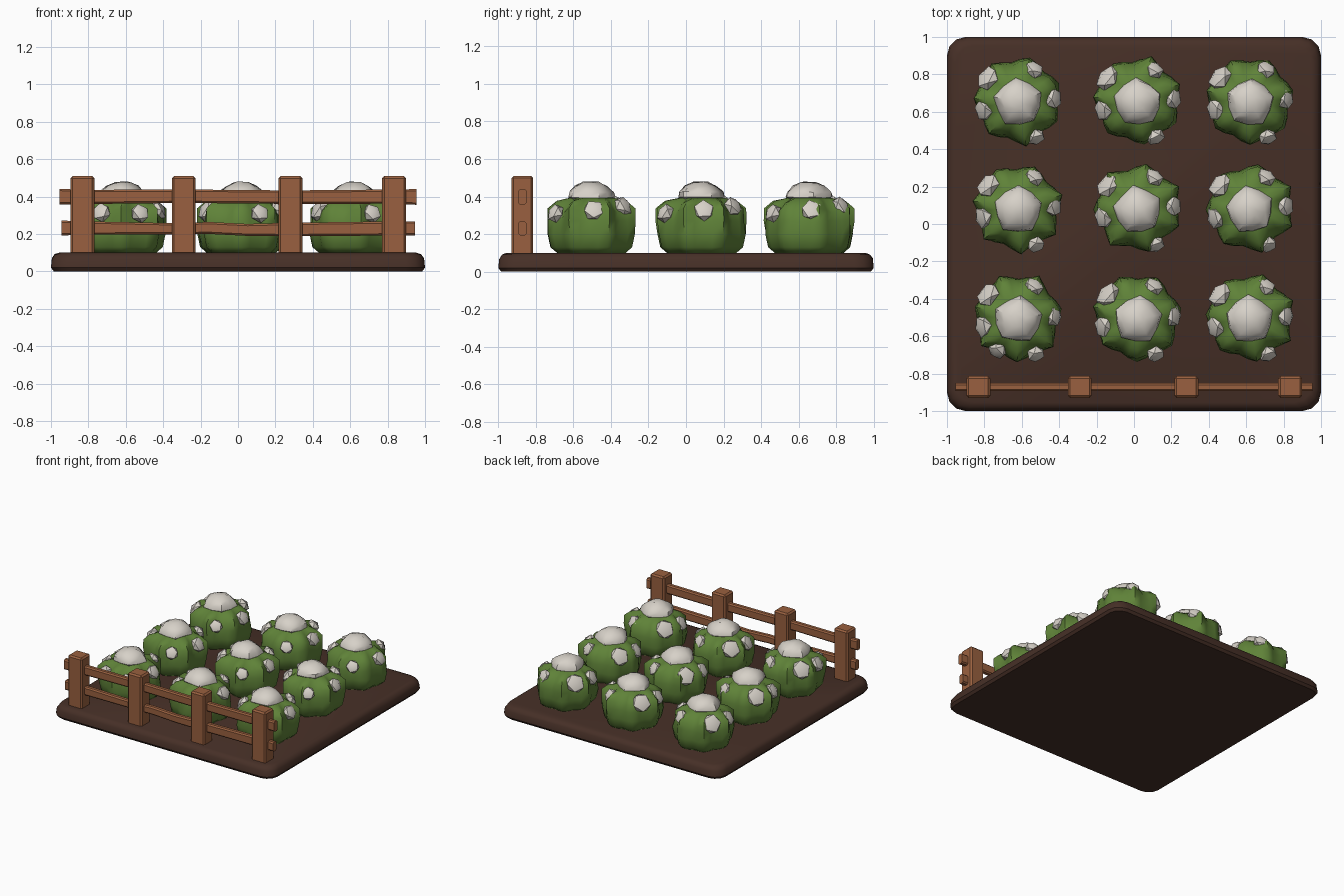
import bpy, bmesh, math, random
from mathutils import Vector, Matrix

if "Cube" in bpy.data.objects:
    bpy.data.objects.remove(bpy.data.objects["Cube"])

random.seed(4)

def mat(name, rgb):
    m = bpy.data.materials.new(name)
    m.diffuse_color = (*rgb, 1)
    m.use_nodes = True
    m.node_tree.nodes["Principled BSDF"].inputs["Base Color"].default_value = m.diffuse_color
    return m

SOIL = mat("dark soil", (0.062, 0.029, 0.020))
WOOD = mat("brown wood", (0.32, 0.118, 0.050))
LEAF = mat("leaf green", (0.115, 0.225, 0.040))
WHITE = mat("floret white", (0.68, 0.64, 0.58))

def finish(bm, name, material, angle=None):
    bmesh.ops.recalc_face_normals(bm, faces=bm.faces)
    me = bpy.data.meshes.new(name)
    bm.to_mesh(me)
    bm.free()
    ob = bpy.data.objects.new(name, me)
    bpy.context.collection.objects.link(ob)
    me.materials.append(material)
    if angle:
        bpy.ops.object.select_all(action='DESELECT')
        ob.select_set(True)
        bpy.context.view_layer.objects.active = ob
        bpy.ops.object.shade_smooth_by_angle(angle=math.radians(angle))
    return ob

def loft(bm, rings):
    """Skin closed rings of points and cap both ends."""
    vs = [[bm.verts.new(p) for p in r] for r in rings]
    n = len(vs[0])
    for a, b in zip(vs, vs[1:]):
        for i in range(n):
            j = (i + 1) % n
            bm.faces.new((a[i], a[j], b[j], b[i]))
    bm.faces.new(vs[0][::-1])
    bm.faces.new(vs[-1])

# Soil bed: rounded square slab with a soft, slightly uneven rim
def rounded_square(h, r, z, wob=0.0):
    pts = []
    for k in range(4):
        cx, cy = ((1, 1), (-1, 1), (-1, -1), (1, -1))[k]
        for s in range(4):
            a = math.radians(90 * k + 30 * s)
            pts.append(Vector((cx * (h - r) + r * math.cos(a), cy * (h - r) + r * math.sin(a), z)))
        # extra points along the straight edge
        a = math.radians(90 * (k + 1))
        d = Vector((-math.sin(a), math.cos(a), 0))
        base = pts[-1].copy()
        for s in range(1, 5):
            p = base + d * (2 * (h - r) * s / 5)
            p.z += random.uniform(-wob, wob)
            pts.append(p)
    return pts

bm = bmesh.new()
loft(bm, [rounded_square(0.985, 0.09, 0.0), rounded_square(1.0, 0.10, 0.02),
          rounded_square(0.995, 0.10, 0.065, 0.008), rounded_square(0.98, 0.10, 0.09, 0.003),
          rounded_square(0.955, 0.10, 0.10)])
finish(bm, "soil_bed", SOIL, 40)

# Fence posts
FY = -0.872
for i, x in enumerate((-0.832, -0.29, 0.28, 0.835)):
    bm = bmesh.new()
    bmesh.ops.create_cube(bm, size=1)
    bmesh.ops.scale(bm, vec=(0.128, 0.116, 0.425), verts=bm.verts)
    bmesh.ops.translate(bm, vec=(x, FY, 0.2975), verts=bm.verts)
    bmesh.ops.bevel(bm, geom=list(bm.edges), offset=0.012, segments=1, affect='EDGES')
    finish(bm, f"fence_post_{i + 1}", WOOD)

# Fence rails: slightly wavering boards, as (x, z centre, half height)
rails = {
    "upper_fence_rail": [(-0.955, 0.40, 0.042), (-0.83, 0.398, 0.038), (-0.29, 0.402, 0.036),
                         (0.28, 0.397, 0.036), (0.84, 0.40, 0.038), (0.955, 0.398, 0.042)],
    "lower_fence_rail": [(-0.945, 0.232, 0.04), (-0.83, 0.232, 0.036), (-0.35, 0.228, 0.03),
                         (-0.15, 0.232, 0.032), (0.05, 0.222, 0.032), (0.28, 0.224, 0.036),
                         (0.84, 0.23, 0.038), (0.945, 0.23, 0.038)],
}
for name, pts in rails.items():
    bm = bmesh.new()
    t, c = 0.022, 0.01
    loft(bm, [[(x, FY + sy, z + sz) for sy, sz in
               ((-t, -h + c), (-t, h - c), (-t + c, h), (t - c, h),
                (t, h - c), (t, -h + c), (t - c, -h), (-t + c, -h))] for x, z, h in pts])
    finish(bm, name, WOOD)

# Leafy body: lobed lathe whose lobe tips flare at the shoulder
PROFILE = [(0.10, 0.175, 0.07), (0.13, 0.208, 0.07), (0.20, 0.222, 0.07), (0.27, 0.217, 0.07),
           (0.325, 0.208, 0.11), (0.365, 0.168, 0.08), (0.392, 0.12, 0.03), (0.40, 0.05, 0.0)]

def leaf_body(cx, cy, turn, name):
    bm = bmesh.new()
    n, lobes = 28, 7
    rings = []
    tips = [random.uniform(-0.015, 0.02) for _ in range(lobes)]
    for k, (z, r, amp) in enumerate(PROFILE):
        ring = []
        for i in range(n):
            a = 2 * math.pi * i / n
            w = math.cos(lobes * a)
            lift = tips[(i * lobes + n // 2) // n % lobes] if k in (3, 4, 5) else 0
            rr = r * (1 + amp * w) + (lift if w > 0.5 else 0)
            zz = z + (0.012 * w if k in (4, 5) else 0)
            ring.append((cx + rr * math.cos(a + turn), cy + rr * math.sin(a + turn), zz))
        rings.append(ring)
    loft(bm, rings)
    finish(bm, name, LEAF, 50)

# Florets: one faceted crown and small tilted buds around the shoulder
BUDS = [(0.085, 0.165, 0.345, 0.058), (-0.16, 0.12, 0.335, 0.078), (-0.185, -0.05, 0.325, 0.066),
        (0.19, 0.01, 0.325, 0.062), (0.095, -0.195, 0.31, 0.054)]

def florets(cx, cy, turn, name, buds):
    bm = bmesh.new()
    rings = []
    for z, r in ((0.375, 0.10), (0.395, 0.126), (0.425, 0.118), (0.455, 0.085), (0.476, 0.04)):
        ring = []
        for i in range(10):
            a = 2 * math.pi * i / 10 + turn
            rr = r * (1.04 if i % 2 == 0 else 0.92) + random.uniform(-0.004, 0.004)
            ring.append((cx + rr * math.cos(a), cy - 0.01 + rr * math.sin(a),
                         z + random.uniform(-0.004, 0.004)))
        rings.append(ring)
    loft(bm, rings)
    for x, y, z, s in buds:
        out = Vector((x, y, 0)).normalized() + Vector((0, 0, 0.55))
        rot = out.to_track_quat('Z', 'Y').to_matrix().to_4x4()
        m = (Matrix.Translation((cx + x, cy + y, z)) @ rot
             @ Matrix.Rotation(random.uniform(0, 1), 4, 'Z')
             @ Matrix.Diagonal((s * 0.95, s, 0.042, 1)))
        bmesh.ops.create_icosphere(bm, subdivisions=1, radius=1, matrix=m)
    finish(bm, name, WHITE, 42)

for r, cy in enumerate((-0.50, 0.085, 0.66)):
    for c, cx in enumerate((-0.62, 0.02, 0.62)):
        turn = 0.35 + random.uniform(-0.15, 0.15)
        leaf_body(cx, cy, turn, f"cauliflower_leaves_{r + 1}_{c + 1}")
        extra = [(-0.11, -0.175, 0.315, 0.056)] if r == 0 and c == 0 else []
        florets(cx, cy, turn, f"cauliflower_florets_{r + 1}_{c + 1}", BUDS + extra)
